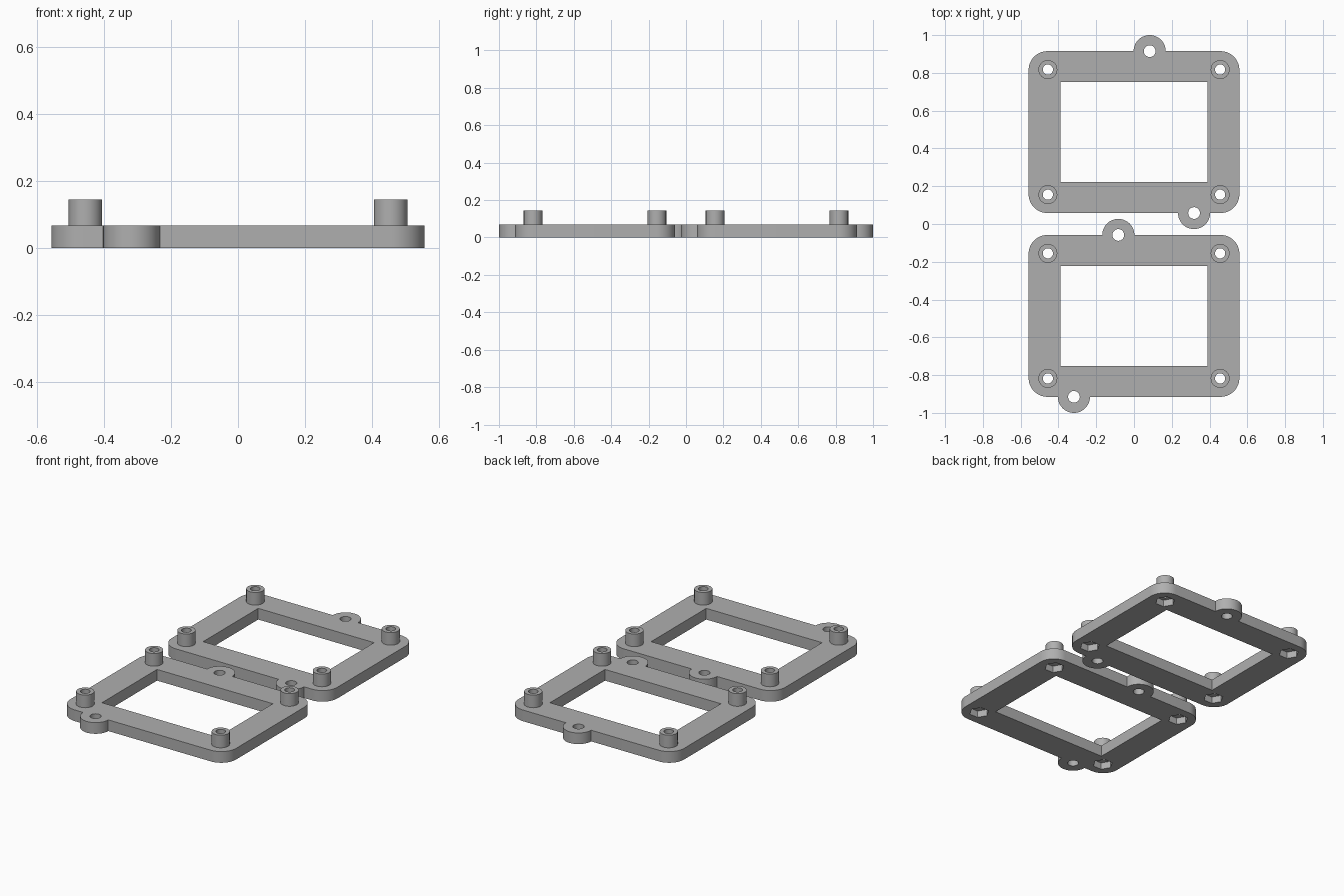
import bpy, bmesh, math

if "Cube" in bpy.data.objects:
    bpy.data.objects.remove(bpy.data.objects["Cube"])

W, H = 0.558, 0.4285            # half size of a frame
WIN_X, WIN_Y = 0.39, 0.265      # half size of the window
CORNER_R, EAR_R = 0.10, 0.085
BASE_Z, TOP_Z = 0.068, 0.145
CENTRE_Y = 0.4865
POSTS = [(sx * 0.456, sy * 0.331) for sx in (-1, 1) for sy in (-1, 1)]
EARS = [(0.083, H), (0.318, -H)]

grey = bpy.data.materials.new("grey plastic")
grey.diffuse_color = (0.43, 0.43, 0.43, 1)
grey.use_nodes = True
grey.node_tree.nodes["Principled BSDF"].inputs["Base Color"].default_value = grey.diffuse_color


def arc(cx, cy, r, start, end, n=14):
    """Points along an arc, angles in degrees."""
    return [(cx + r * math.cos(math.radians(start + (end - start) * i / n)),
             cy + r * math.sin(math.radians(start + (end - start) * i / n)))
            for i in range(n + 1)]


def prism(name, points, z0, z1):
    """Closed outline raised from z0 to z1."""
    bm = bmesh.new()
    face = bm.faces.new([bm.verts.new((x, y, z0)) for x, y in points])
    new = bmesh.ops.extrude_face_region(bm, geom=[face])["geom"]
    for v in new:
        if isinstance(v, bmesh.types.BMVert):
            v.co.z = z1
    bmesh.ops.recalc_face_normals(bm, faces=bm.faces)
    mesh = bpy.data.meshes.new(name)
    bm.to_mesh(mesh)
    bm.free()
    obj = bpy.data.objects.new(name, mesh)
    mesh.materials.append(grey)
    bpy.context.collection.objects.link(obj)
    return obj


def disc(cx, cy, r, n=40, turn=0):
    return arc(cx, cy, r, turn, turn + 360, n)[:-1]


def combine(target, tool, operation):
    """Apply a boolean and remove its tool object."""
    mod = target.modifiers.new("boolean", "BOOLEAN")
    mod.operation, mod.solver, mod.object = operation, "EXACT", tool
    bpy.context.view_layer.objects.active = target
    bpy.ops.object.modifier_apply(modifier=mod.name)
    bpy.data.objects.remove(tool, do_unlink=True)


def frame(name, side, cy):
    # Rounded plate outline with two semicircular ears
    a, b, r = W - CORNER_R, H - CORNER_R, CORNER_R
    outline = (arc(a, b, r, 0, 90) + arc(*EARS[0], EAR_R, 0, 180, 24)
               + arc(-a, b, r, 90, 180) + arc(-a, -b, r, 180, 270)
               + arc(*EARS[1], EAR_R, 180, 360, 24) + arc(a, -b, r, 270, 360))
    plate = prism(name, [(side * x, y) for x, y in outline], 0, BASE_Z)

    # Rectangular window
    window = [(-WIN_X, -WIN_Y), (WIN_X, -WIN_Y), (WIN_X, WIN_Y), (-WIN_X, WIN_Y)]
    combine(plate, prism("window_cutter", window, -0.1, 0.3), "DIFFERENCE")

    # Ear screw holes
    for x, y in EARS:
        combine(plate, prism("ear_cutter", disc(side * x, y, 0.031), -0.1, 0.3), "DIFFERENCE")

    # Corner posts with through holes and hexagonal nut pockets underneath
    for x, y in POSTS:
        combine(plate, prism("post", disc(x, y, 0.05), 0.055, TOP_Z), "UNION")
        combine(plate, prism("hole_cutter", disc(x, y, 0.027), -0.1, 0.3), "DIFFERENCE")
        combine(plate, prism("nut_cutter", disc(x, y, 0.056, 6), -0.1, 0.041), "DIFFERENCE")

    plate.location.y = cy
    bpy.ops.object.select_all(action="DESELECT")
    plate.select_set(True)
    bpy.context.view_layer.objects.active = plate
    bpy.ops.object.shade_smooth_by_angle(angle=math.radians(30))


frame("back_frame", 1, CENTRE_Y)
frame("front_frame", -1, -CENTRE_Y)
